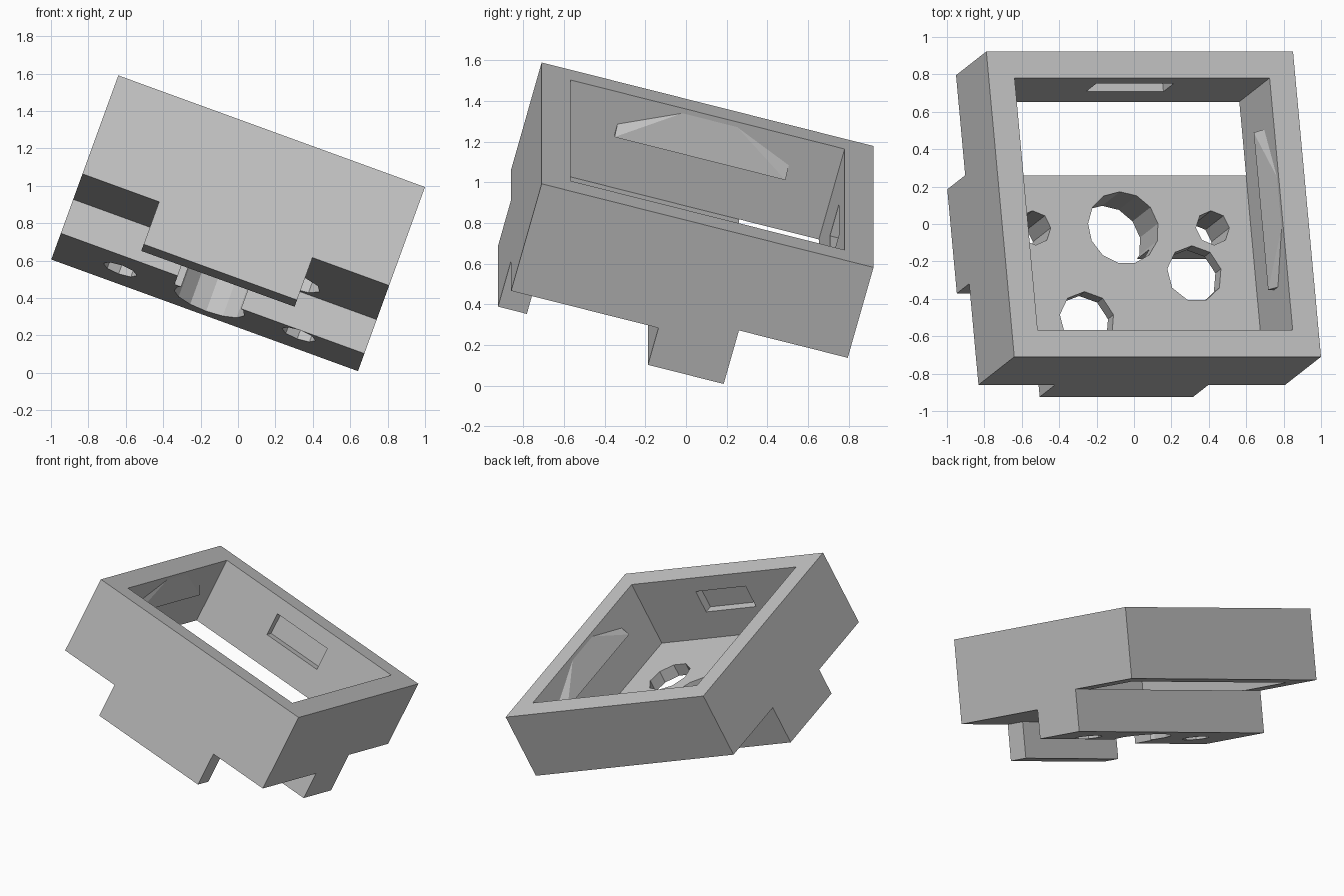
import bpy, bmesh, math
from mathutils import Matrix, Vector

if "Cube" in bpy.data.objects:
    bpy.data.objects.remove(bpy.data.objects["Cube"], do_unlink=True)

# Sizes of the housing: width, length, wall, and depths below the rim
W, L, WALL = 1.745, 1.69, 0.147
FLOOR, UNDER, BLOCK, TAB = 0.49, 0.58, 0.78, 0.83
BACK = 1.136          # rear edge of floor and block
CX, CY = W / 2, L / 2

# The whole part is tilted about two axes
TILT = (Matrix.Translation((-0.64, -0.71, 1.59))
        @ Matrix.Rotation(math.radians(20), 4, 'Y')
        @ Matrix.Rotation(math.radians(-15), 4, 'X'))

grey = bpy.data.materials.new("light_grey")
grey.use_nodes = True
grey.diffuse_color = (0.55, 0.55, 0.55, 1)
grey.node_tree.nodes["Principled BSDF"].inputs["Base Color"].default_value = (0.55, 0.55, 0.55, 1)


def make(name, bm):
    bmesh.ops.recalc_face_normals(bm, faces=bm.faces)
    me = bpy.data.meshes.new(name)
    bm.to_mesh(me)
    bm.free()
    me.materials.append(grey)
    ob = bpy.data.objects.new(name, me)
    bpy.context.collection.objects.link(ob)
    return ob


def box(name, x, y, d):
    """Box from ranges across, along and below the rim."""
    bm = bmesh.new()
    size = (x[1] - x[0], y[1] - y[0], d[1] - d[0])
    mid = Vector((sum(x), sum(y), -sum(d))) / 2
    bmesh.ops.create_cube(bm, size=1, matrix=Matrix.Translation(mid) @ Matrix.Diagonal((*size, 1)))
    return make(name, bm)


def drill(x, y, r, sides):
    bm = bmesh.new()
    bmesh.ops.create_cone(bm, cap_ends=True, segments=sides, radius1=r, radius2=r, depth=1,
                          matrix=Matrix.Translation((x, y, -0.8)))
    return make("hole_cutter", bm)


body = box("housing", (0, W), (0, L), (0, TAB))
t0, t1 = W / 4, W * 3 / 4
cutters = [
    # Cavity and rear opening
    box("cavity_cutter", (WALL, W - WALL), (WALL, L - WALL), (-0.2, FLOOR)),
    box("opening_cutter", (WALL, W - WALL), (BACK, L - WALL), (0.3, 1.1)),
    # Underside: behind, below and in front of the raised block
    box("rear_cutter", (-1, 3), (BACK, 3), (FLOOR, 1.1)),
    box("block_cutter", (-1, 3), (WALL, 3), (BLOCK, 1.1)),
    box("front_cutter", (-1, 3), (WALL, 0.56), (UNDER, 1.1)),
    box("step_cutter", (0.665, 3), (WALL, 0.75), (UNDER, 1.1)),
    # Corners beside the front tab
    box("right_corner_cutter", (-1, t0), (-1, 0.3), (UNDER, 1.1)),
    box("left_corner_cutter", (t1, 3), (-1, 0.3), (UNDER, 1.1)),
    # Clip pockets in the front and back walls
    box("back_pocket_cutter", (CX - 0.22, CX + 0.22), (L - WALL - 0.1, L - WALL + 0.06), (0.11, 0.28)),
    box("front_pocket_cutter", (CX - 0.22, CX + 0.22), (WALL - 0.06, WALL + 0.1), (0.11, 0.28)),
    # Centre, side and contact holes
    drill(CX, CY, 0.2, 13),
    drill(CX - 0.508, CY, 0.095, 8),
    drill(CX + 0.508, CY, 0.095, 8),
    drill(CX + 0.381, CY - 0.254, 0.155, 9),
    drill(CX - 0.254, CY - 0.508, 0.155, 9),
]
for cutter in cutters:
    mod = body.modifiers.new("cut", 'BOOLEAN')
    mod.operation = 'DIFFERENCE'
    mod.solver = 'EXACT'
    mod.object = cutter
    cutter.hide_render = True

# Bake the cuts and drop the cutters
bpy.context.view_layer.update()
graph = bpy.context.evaluated_depsgraph_get()
cut_mesh = bpy.data.meshes.new_from_object(body.evaluated_get(graph))
body.modifiers.clear()
body.data = cut_mesh
cut_mesh.materials.clear()
cut_mesh.materials.append(grey)
for poly in cut_mesh.polygons:
    poly.material_index = 0
for cutter in cutters:
    bpy.data.objects.remove(cutter, do_unlink=True)


def side_ridge(name, wall_x, inward):
    """Wedge on a side wall, thickest along its lower edge."""
    outline = [(0.43, 0.22), (1.3, 0.22), (1.3, 0.15), (0.985, 0.015), (0.74, 0.015), (0.43, 0.16)]
    bm = bmesh.new()
    for y, d in outline:
        bm.verts.new((wall_x - inward * 0.002, y, -d))
    for y in (0.43, 1.3):
        bm.verts.new((wall_x + inward * 0.036, y, -0.22))
    bmesh.ops.convex_hull(bm, input=bm.verts)
    return make(name, bm)


parts = [body, side_ridge("right_ridge", WALL, 1), side_ridge("left_ridge", W - WALL, -1)]
for part in parts:
    part.data.transform(TILT)
    part.data.update()
